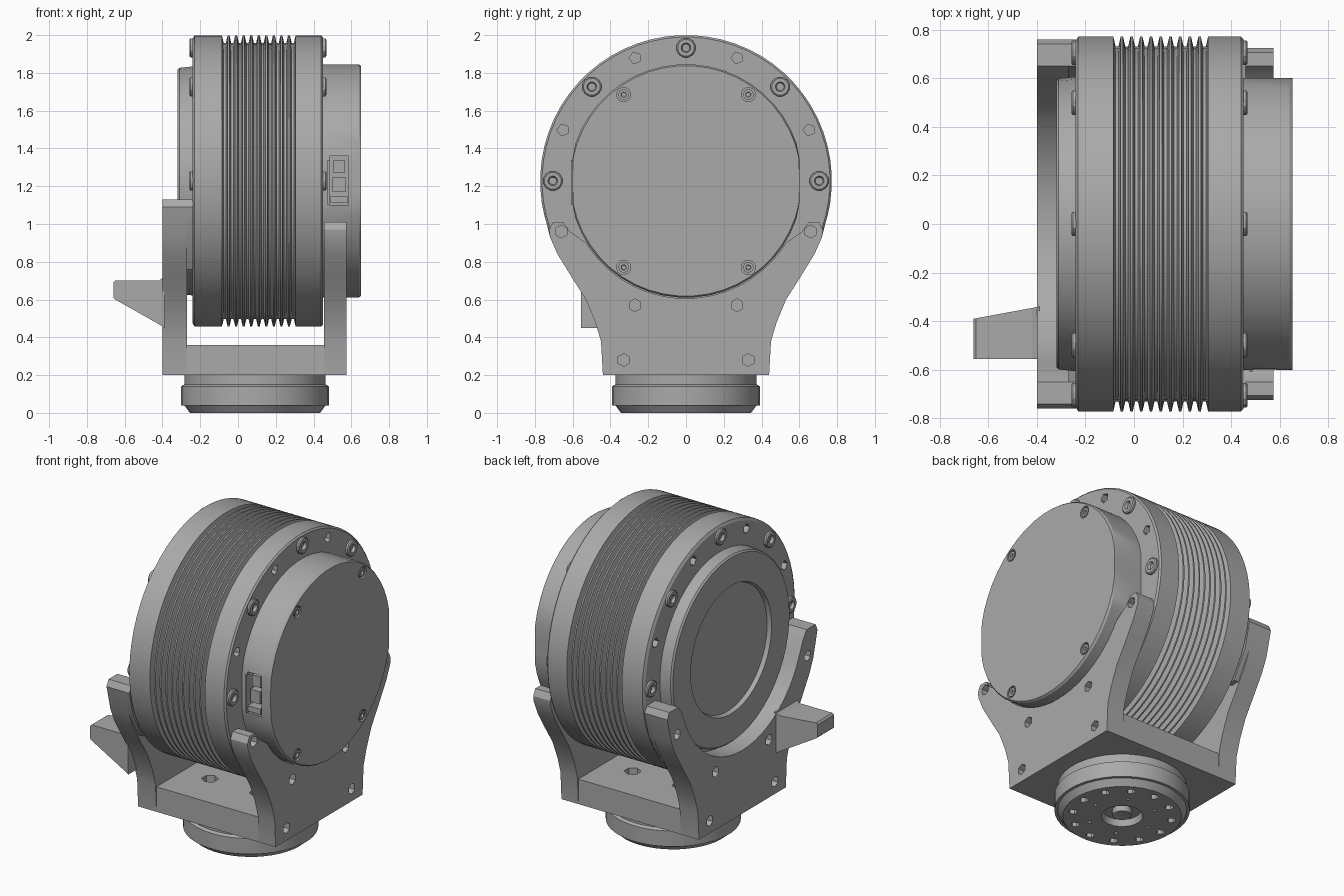
import bpy, bmesh, math
from mathutils import Vector

cube = bpy.data.objects.get("Cube")
if cube:
    bpy.data.objects.remove(cube)

metal = bpy.data.materials.new("grey metal")
metal.use_nodes = True
GREY = (0.4, 0.4, 0.4, 1)
metal.diffuse_color = GREY
metal.node_tree.nodes["Principled BSDF"].inputs["Base Color"].default_value = GREY

DRUM_Z = 1.228
AXLE = Vector((0, 0, DRUM_Z))
FOOT = Vector((0.09, 0, 0))


def finish(name, bm, smooth=True):
    bmesh.ops.recalc_face_normals(bm, faces=bm.faces)
    mesh = bpy.data.meshes.new(name)
    bm.to_mesh(mesh)
    bm.free()
    mesh.materials.append(metal)
    obj = bpy.data.objects.new(name, mesh)
    bpy.context.collection.objects.link(obj)
    if smooth:
        bpy.ops.object.select_all(action='DESELECT')
        obj.select_set(True)
        bpy.context.view_layer.objects.active = obj
        bpy.ops.object.shade_smooth_by_angle(angle=math.radians(30))
    return obj


def add_lathe(bm, profile, axis, centre, sides):
    """Revolve (position, radius) pairs about the x or z axis and cap the ends."""
    rings = []
    for pos, r in profile:
        ring = []
        for i in range(sides):
            a = math.tau * (i + 0.5) / sides
            u, v = r * math.cos(a), r * math.sin(a)
            p = Vector((pos, u, v)) if axis == 'x' else Vector((u, v, pos))
            ring.append(bm.verts.new(p + centre))
        rings.append(ring)
    for a, b in zip(rings, rings[1:]):
        for i in range(sides):
            j = (i + 1) % sides
            bm.faces.new((a[i], a[j], b[j], b[i]))
    bm.faces.new(rings[0])
    bm.faces.new(rings[-1])


def lathe(name, profile, axis='x', centre=AXLE, sides=48):
    bm = bmesh.new()
    add_lathe(bm, profile, axis, centre, sides)
    return finish(name, bm)


def box(name, low, high):
    bm = bmesh.new()
    bmesh.ops.create_cube(bm, size=1)
    low, high = Vector(low), Vector(high)
    for v in bm.verts:
        v.co = (low + high) / 2 + v.co * (high - low)
    return finish(name, bm, False)


def prism(name, outline, axis, start, end):
    """Extrude an outline in the yz plane along x, or in the xz plane along y."""
    bm = bmesh.new()
    put = (lambda a, b: (start, a, b)) if axis == 'x' else (lambda a, b: (a, start, b))
    face = bm.faces.new([bm.verts.new(put(a, b)) for a, b in outline])
    new = bmesh.ops.extrude_face_region(bm, geom=[face])["geom"]
    shift = Vector((end - start, 0, 0) if axis == 'x' else (0, end - start, 0))
    bmesh.ops.translate(bm, vec=shift, verts=[g for g in new if isinstance(g, bmesh.types.BMVert)])
    return finish(name, bm)


def cut(obj, cutter):
    cutter.hide_render = True
    cutter.hide_viewport = True
    mod = obj.modifiers.new("cut", 'BOOLEAN')
    mod.operation = 'DIFFERENCE'
    mod.solver = 'EXACT'
    mod.object = cutter
    bpy.context.view_layer.objects.active = obj
    bpy.ops.object.modifier_apply(modifier=mod.name)
    bpy.data.objects.remove(cutter)


def drill(obj, holes, axis, start, end, r, sides=6):
    bm = bmesh.new()
    for c in holes:
        add_lathe(bm, [(start, r), (end, r)], axis, Vector(c), sides)
    cut(obj, finish("hole_cutter", bm, False))


def polar(radius, degrees):
    a = math.radians(degrees)
    return radius * math.cos(a), radius * math.sin(a)


# Finned drum
RIM, ROOT, PITCH = 0.772, 0.732, 0.04
profile = [(-0.24, 0.755), (-0.23, RIM)]
for i in range(10):
    x = -0.085 + i * PITCH
    profile += [(x, RIM), (x + 0.009, ROOT), (x + 0.021, ROOT), (x + 0.03, RIM)]
profile += [(0.44, RIM), (0.45, 0.762)]
drum = lathe("finned_drum", profile, sides=64)

# Bolt pattern on both drum faces
hole_spots = [(0, y, z + DRUM_Z) for y, z in (polar(0.705, 22.5 + 45 * i) for i in range(4))]
drill(drum, hole_spots, 'x', 0.41, 0.5, 0.032, 5)
drill(drum, hole_spots, 'x', -0.3, -0.2, 0.032, 5)
for side, face in (("left", 0.45), ("right", -0.24)):
    out = 1 if face > 0 else -1
    for i in range(5):
        y, z = polar(0.705, 45 * i)
        lathe(f"{side}_drum_bolt_{i + 1}",
              [(face - out * 0.01, 0.052), (face + out * 0.012, 0.052), (face + out * 0.018, 0.045),
               (face + out * 0.018, 0.026), (face, 0.02)],
              centre=Vector((0, y, z + DRUM_Z)), sides=12)

# Recessed end ring
lathe("right_end_ring", [(-0.295, 0.40), (-0.32, 0.41), (-0.32, 0.59), (-0.31, 0.6), (-0.235, 0.608)])

# End cover with flattened sides and a connector pocket
bm = bmesh.new()
add_lathe(bm, [(0.44, 0.618), (0.64, 0.618), (0.652, 0.61)], 'x', AXLE, 48)
for v in bm.verts:
    v.co.y = max(-0.6, min(0.6, v.co.y))
cover = finish("end_cover", bm)
cover_spots = [(0, sy * 0.33, z) for sy in (-1, 1) for z in (0.77, 1.685)]
drill(cover, cover_spots, 'x', 0.635, 0.7, 0.038, 12)
for i, spot in enumerate(cover_spots):
    lathe(f"cover_screw_{i + 1}", [(0.63, 0.028), (0.65, 0.028), (0.65, 0.014), (0.638, 0.012)],
          centre=Vector(spot), sides=12)
cut(cover, box("pocket_cutter", (0.485, -0.7, 1.1), (0.585, -0.54, 1.36)))
box("connector_body", (0.5, -0.59, 1.17), (0.57, -0.53, 1.25))
box("connector_lower_block", (0.49, -0.6, 1.11), (0.58, -0.53, 1.145))
box("connector_upper_block", (0.505, -0.58, 1.27), (0.565, -0.53, 1.34))
box("connector_rail", (0.475, -0.61, 1.1), (0.488, -0.58, 1.34))


# Forked bracket arms
def fork_outline(top, spread):
    outer = [(0.44, 0.2), (0.45, 0.38), (0.48, 0.48), (0.53, 0.6), (0.6, 0.71), (0.68, 0.84), (0.72, 0.93)]
    tip = [(spread, top - 0.04), (spread - 0.02, top), (0.65, top), (0.615, top - 0.05)]
    start = math.degrees(math.asin((top - 0.06 - DRUM_Z) / 0.622))
    inner = [polar(0.622, start + (-90 - start) * i / 12) for i in range(1, 13)]
    half = outer + tip + [(y, z + DRUM_Z) for y, z in inner]
    return half + [(-y, z) for y, z in reversed(half[:-1])]


arm_spots = [(0, s * y, z) for s in (-1, 1) for y, z in ((0.66, 0.96), (0.27, 0.57), (0.33, 0.28))]
left_arm = prism("left_bracket_arm", fork_outline(1.01, 0.725), 'x', 0.455, 0.575)
drill(left_arm, arm_spots, 'x', 0.53, 0.6, 0.034)
right_arm = prism("right_bracket_arm", fork_outline(1.13, 0.76), 'x', -0.4, -0.27)
drill(right_arm, arm_spots, 'x', -0.45, -0.35, 0.034)
for name, s in (("back", 1), ("front", -1)):
    pad = [(0.56, 0.76), (0.62, 0.76), (0.72, 0.93), (0.76, 1.09), (0.74, 1.13), (0.65, 1.13), (0.62, 1.0)]
    prism(f"{name}_arm_pad", [(s * y, z) for y, z in pad], 'x', -0.27, -0.238)

# Bracket floor joining the arms
floor = box("bracket_floor", (-0.28, -0.44, 0.2), (0.46, 0.44, 0.36))
floor_spots = [FOOT + Vector((*polar(0.24, 45 + 90 * i), 0)) for i in range(4)]
drill(floor, floor_spots, 'z', 0.3, 0.4, 0.05)

# Side tab with a tapered underside
tab = prism("side_tab", [(-0.39, 0.45), (-0.42, 0.47), (-0.65, 0.6), (-0.66, 0.61), (-0.66, 0.69),
                         (-0.65, 0.7), (-0.42, 0.7), (-0.39, 0.72)], 'y', -0.555, -0.39)
for v in tab.data.vertices:
    if v.co.y > -0.4:
        v.co.y += 0.05 * (v.co.x + 0.66) / 0.27

# Round foot with a recessed centre and bolt circles
foot = lathe("round_foot", [(0.04, 0.11), (0, 0.12), (0, 0.345), (0.04, 0.375), (0.04, 0.393), (0.14, 0.393),
                            (0.15, 0.375), (0.21, 0.375)], 'z', FOOT)
for radius, count, size in ((0.29, 12, 0.026), (0.2, 6, 0.012)):
    spots = [FOOT + Vector((*polar(radius, 360 * i / count), 0)) for i in range(count)]
    drill(foot, spots, 'z', -0.05, 0.03, size)
lathe("foot_hub", [(0.01, 0.03), (0.005, 0.055), (0.05, 0.06)], 'z', FOOT, 12)
